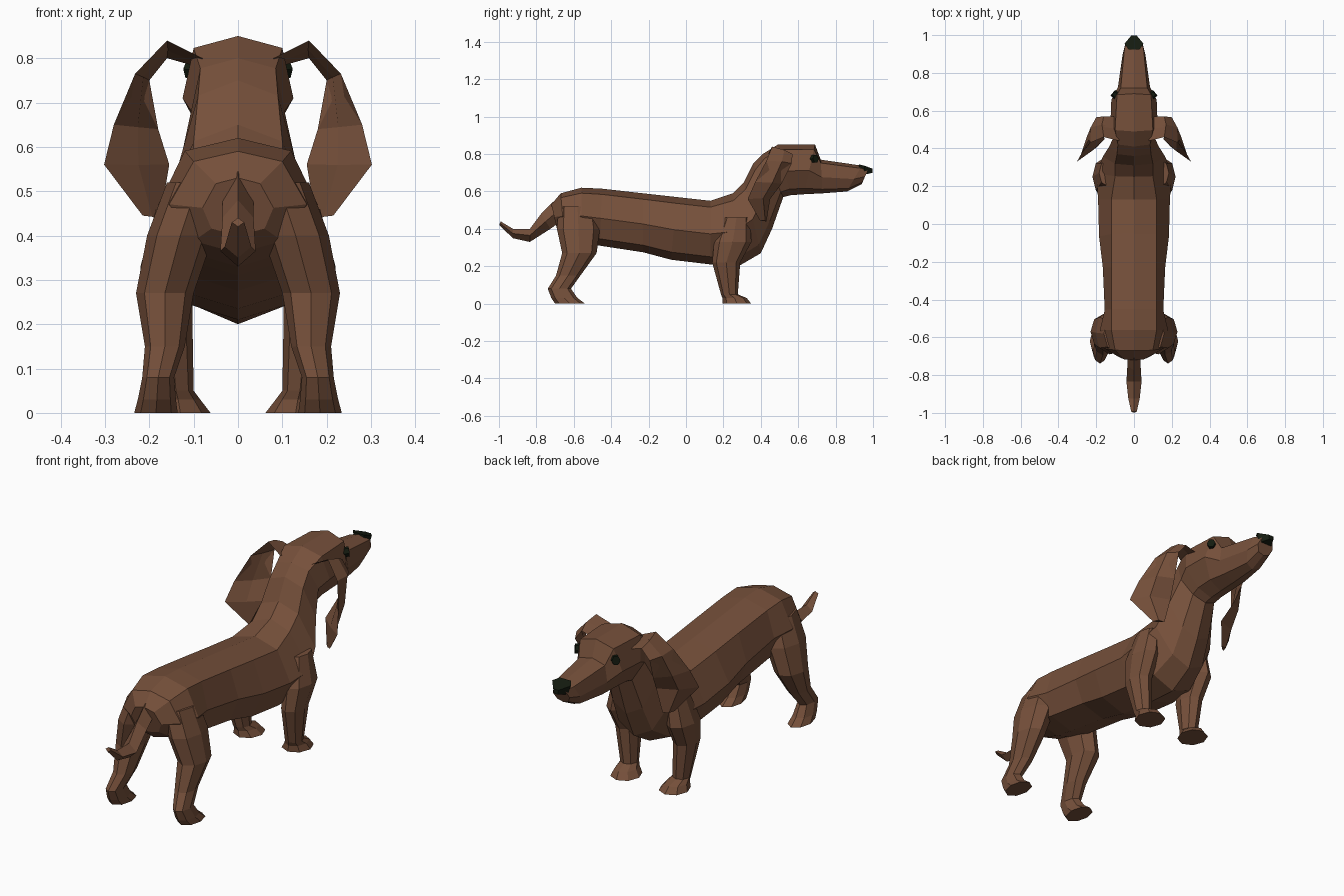
import bpy, bmesh, math
from mathutils import Vector


def material(name, rgb):
    m = bpy.data.materials.new(name)
    m.diffuse_color = (*rgb, 1)
    return m


BROWN = material("brown coat", (0.18, 0.08, 0.043))
DARK = material("dark nose and eyes", (0.007, 0.011, 0.005))


def loft(name, rings, mat, mirror=False):
    """Skin a list of equal-length point rings and cap both ends."""
    bm = bmesh.new()
    vs = [[bm.verts.new(p) for p in r] for r in rings]
    n = len(vs[0])
    for a, b in zip(vs, vs[1:]):
        for i in range(n):
            j = (i + 1) % n
            bm.faces.new((a[i], a[j], b[j], b[i]))
    bm.faces.new(vs[0])
    bm.faces.new(vs[-1])
    bmesh.ops.recalc_face_normals(bm, faces=bm.faces)
    me = bpy.data.meshes.new(name)
    bm.to_mesh(me)
    bm.free()
    me.materials.append(mat)
    ob = bpy.data.objects.new(name, me)
    bpy.context.collection.objects.link(ob)
    if mirror:
        ob.modifiers.new("mirror", 'MIRROR').use_mirror_merge = False
    return ob


def body_ring(yt, zt, yb, zb, wt, wm, wb):
    """Eight-sided section hung between a spine point and a belly point."""
    half = [(0, 0), (wt, .1), (wm, .52), (wb, .88), (0, 1)]
    pts = half + [(-x, t) for x, t in half[3:0:-1]]
    return [(x, yt + (yb - yt) * t, zt + (zb - zt) * t) for x, t in pts]


def oval(z, cx, cy, rx, ry, n=8):
    return [(cx + rx * math.cos(i * math.tau / n), cy + ry * math.sin(i * math.tau / n), z)
            for i in range(n)]


# body, neck, head and snout in one skin
body = [
    (-.72, .53, -.69, .40, .05, .08, .06),
    (-.67, .59, -.65, .36, .10, .155, .10),
    (-.56, .62, -.56, .33, .12, .18, .12),
    (-.45, .615, -.46, .31, .12, .155, .12),
    (-.23, .59, -.23, .275, .12, .165, .12),
    (-.05, .57, -.08, .235, .12, .185, .13),
    (.13, .55, .13, .21, .12, .19, .13),
    (.25, .59, .28, .20, .10, .20, .11),
    (.31, .65, .40, .27, .10, .165, .09),
    (.36, .75, .46, .40, .09, .13, .08),
    (.41, .80, .52, .57, .085, .105, .065),
    (.49, .85, .56, .58, .10, .125, .07),
    (.69, .85, .63, .585, .09, .12, .07),
    (.72, .77, .73, .59, .07, .085, .06),
    (.94, .738, .86, .60, .05, .06, .04),
    (.975, .722, .94, .64, .03, .045, .03),
]
loft("body_and_head", [body_ring(*s) for s in body], BROWN)

# back legs, from thigh to paw
loft("back_leg", [oval(*s) for s in [
    (.52, .09, -.58, .07, .10), (.40, .13, -.575, .075, .115),
    (.27, .165, -.57, .065, .092), (.15, .165, -.63, .045, .065),
    (.08, .18, -.677, .036, .062), (.03, .183, -.65, .043, .07),
    (0, .185, -.62, .049, .08)]], BROWN, True)

# front legs, from shoulder to paw
loft("front_leg", [oval(*s) for s in [
    (.46, .14, .27, .045, .07), (.33, .16, .25, .06, .10),
    (.22, .155, .215, .052, .075), (.05, .14, .232, .04, .045),
    (.03, .135, .26, .05, .065), (0, .13, .272, .068, .077)]], BROWN, True)


# ears: thin flaps between a back edge and a front edge
def ear_ring(back, front, thick):
    n = Vector((.65, .75, .1)) * thick
    a, b = Vector(back), Vector(front)
    return [a, (a + b) / 2 + n, b, (a + b) / 2 - n * .2]


loft("ear", [ear_ring(*s) for s in [
    ((.08, .44, .80), (.09, .57, .78), .02),
    ((.16, .46, .84), (.16, .57, .80), .015),
    ((.232, .43, .765), (.20, .565, .75), .02),
    ((.28, .37, .65), (.18, .51, .64), .03),
    ((.302, .33, .56), (.155, .45, .56), .03),
    ((.215, .395, .445), (.175, .43, .44), .015)]], BROWN, True)

# tail curling up at the tip
loft("tail", [[(w, y, z), (0, y + d, z + h), (-w, y, z), (0, y - d, z - h)]
              for y, z, w, d, h in [
                  (-.68, .50, .035, -.03, .045), (-.75, .44, .035, -.025, .04),
                  (-.835, .365, .04, 0, .035), (-.925, .375, .03, 0, .025),
                  (-.995, .43, .014, .004, .01)]], BROWN)

# nose cap on the snout tip
loft("nose", [[(w, y, zt), (-w, y, zt), (-w * .7, y, zb), (w * .7, y, zb)]
              for y, w, zt, zb in [(.925, .03, .745, .70), (.955, .05, .737, .69),
                                   (.998, .014, .722, .70)]], DARK)

# eyes: small six-sided studs on the brow
normal = Vector((.75, .65, .1)).normalized()
turn = normal.to_track_quat('Z', 'Y')
center = Vector((.106, .69, .775))
loft("eye", [[center + turn @ Vector((.02 * math.cos(i * math.tau / 6),
                                      .023 * math.sin(i * math.tau / 6), h))
              for i in range(6)] for h in (-.02, .006)], DARK, True)
